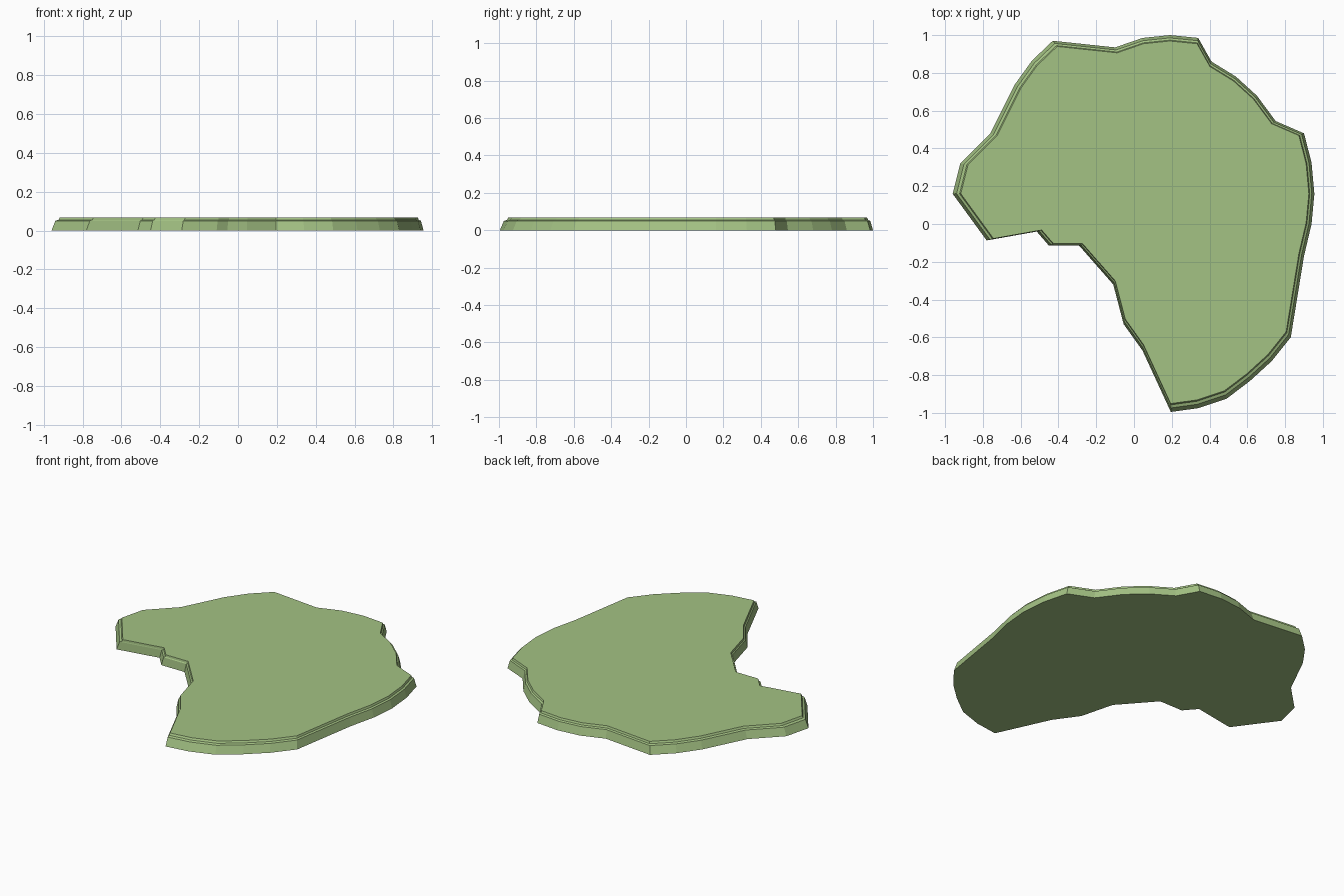
import bpy, bmesh

if "Cube" in bpy.data.objects:
    bpy.data.objects.remove(bpy.data.objects["Cube"])

# Footprint of the slab, clockwise seen from above
OUTLINE = [
    (-0.43, 0.97), (-0.10, 0.935), (0.045, 0.985), (0.19, 1.0), (0.34, 0.985),
    (0.41, 0.86), (0.54, 0.78), (0.65, 0.68), (0.75, 0.545), (0.90, 0.48),
    (0.94, 0.325), (0.955, 0.16), (0.94, 0.0), (0.90, -0.17), (0.83, -0.60),
    (0.73, -0.725), (0.615, -0.83), (0.49, -0.925), (0.34, -0.975), (0.195, -0.995),
    (0.045, -0.67), (-0.055, -0.53), (-0.11, -0.32), (-0.29, -0.115), (-0.45, -0.115),
    (-0.515, -0.04), (-0.78, -0.087), (-0.96, 0.16), (-0.92, 0.32), (-0.76, 0.48),
    (-0.63, 0.74), (-0.54, 0.865),
]
CENTRE = (0.18, 0.175)

# Edge profile: (scale towards the centre, height)
PROFILE = [(1.0, 0.0), (0.982, 0.05), (0.968, 0.055), (0.962, 0.067)]

# Ground slab lofted through the scaled outlines
bm = bmesh.new()
rings = []
for s, z in PROFILE:
    rings.append([bm.verts.new((CENTRE[0] + (x - CENTRE[0]) * s,
                                CENTRE[1] + (y - CENTRE[1]) * s, z))
                  for x, y in OUTLINE])
n = len(OUTLINE)
for low, high in zip(rings, rings[1:]):
    for i in range(n):
        j = (i + 1) % n
        bm.faces.new((low[i], high[i], high[j], low[j]))

# Flat underside and top
bm.faces.new(rings[0])
bm.faces.new(rings[-1][::-1])
bmesh.ops.recalc_face_normals(bm, faces=bm.faces)

mesh = bpy.data.meshes.new("ground_slab")
bm.to_mesh(mesh)
bm.free()
slab = bpy.data.objects.new("ground_slab", mesh)
bpy.context.collection.objects.link(slab)

# Grass colour
grass = bpy.data.materials.new("grass_green")
grass.diffuse_color = (0.37, 0.54, 0.23, 1.0)
grass.use_nodes = True
grass.node_tree.nodes["Principled BSDF"].inputs["Base Color"].default_value = grass.diffuse_color
mesh.materials.append(grass)
